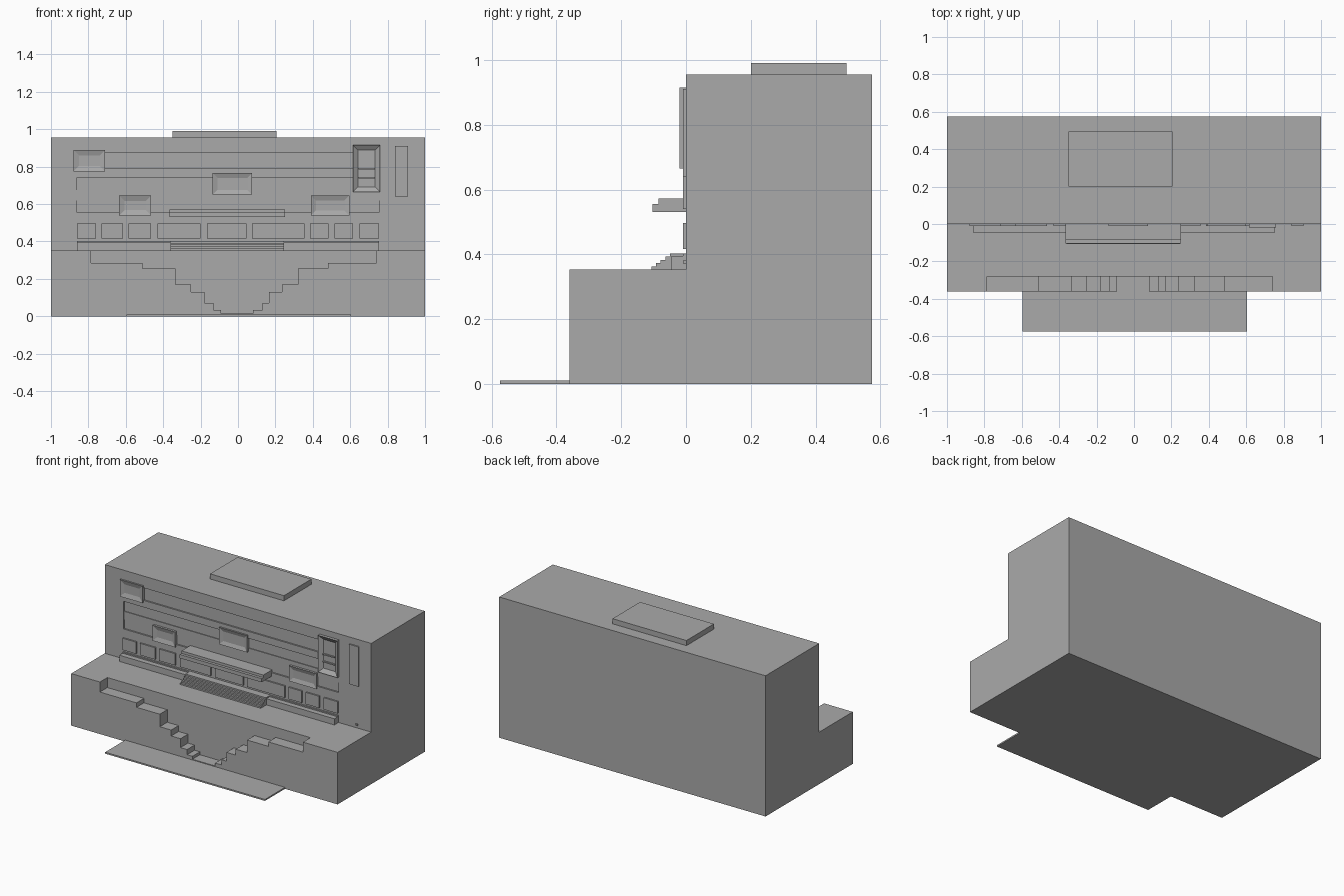
import bpy
import bmesh

cube = bpy.data.objects.get("Cube")
if cube:
    bpy.data.objects.remove(cube, do_unlink=True)

stone = bpy.data.materials.new("plain grey")
stone.use_nodes = True
GREY = (0.4, 0.4, 0.4, 1)
stone.diffuse_color = GREY
stone.node_tree.nodes["Principled BSDF"].inputs["Base Color"].default_value = GREY


def finish(name, bm):
    bmesh.ops.recalc_face_normals(bm, faces=bm.faces)
    mesh = bpy.data.meshes.new(name)
    bm.to_mesh(mesh)
    bm.free()
    mesh.materials.append(stone)
    obj = bpy.data.objects.new(name, mesh)
    bpy.context.collection.objects.link(obj)
    return obj


def prism(name, points, offset):
    """Closed outline of 3D points, extruded along offset."""
    bm = bmesh.new()
    face = bm.faces.new([bm.verts.new(p) for p in points])
    ext = bmesh.ops.extrude_face_region(bm, geom=[face])
    verts = [g for g in ext["geom"] if isinstance(g, bmesh.types.BMVert)]
    bmesh.ops.translate(bm, verts=verts, vec=offset)
    return finish(name, bm)


def box(name, x, y, z):
    outline = [(x[0], y[0], z[0]), (x[1], y[0], z[0]), (x[1], y[0], z[1]), (x[0], y[0], z[1])]
    return prism(name, outline, (0, y[1] - y[0], 0))


def cut(target, cutter):
    mod = target.modifiers.new("cut", "BOOLEAN")
    mod.operation = "DIFFERENCE"
    mod.solver = "EXACT"
    mod.object = cutter
    bpy.context.view_layer.objects.active = target
    bpy.ops.object.modifier_apply(modifier=mod.name)
    bpy.data.objects.remove(cutter, do_unlink=True)


def frame(name, x, z, out, rim):
    """Raised window surround with a sunken pane."""
    obj = box(name, x, (-out, 0.012), z)
    bm = bmesh.new()
    bm.from_mesh(obj.data)
    front = min(bm.faces, key=lambda f: f.calc_center_median().y)
    bmesh.ops.inset_region(bm, faces=[front], thickness=rim, use_even_offset=True)
    bmesh.ops.translate(bm, verts=front.verts[:], vec=(0, out - 0.001, 0))
    bm.to_mesh(obj.data)
    bm.free()


# Main body: tall block with a lower forecourt
BACK, FORE, TOP, DECK = 0.575, -0.36, 0.955, 0.353
side = [(FORE, 0), (BACK, 0), (BACK, TOP), (0, TOP), (0, DECK), (FORE, DECK)]
body = prism("building_body", [(-1, y, z) for y, z in side], (2, 0, 0))

# Stepped recess in the forecourt face
levels = [0.285, 0.255, 0.17, 0.13, 0.07, 0.035, 0.015]
left_x = [-0.785, -0.51, -0.335, -0.25, -0.18, -0.13, -0.09]
right_x = [0.74, 0.48, 0.32, 0.235, 0.165, 0.13, 0.08]


def stair(xs):
    pts, z = [], DECK + 0.1
    for x, level in zip(xs, levels):
        pts += [(x, -0.5, z), (x, -0.5, level)]
        z = level
    return pts


cut(body, prism("stair_cutter", stair(left_x) + stair(right_x)[::-1], (0, 0.22, 0)))

# Long sunken bands across the facade
WIDE = (-0.86, 0.755)
for x, z, depth in [((-0.8, 0.7), (0.79, 0.875), 0.01),
                    (WIDE, (0.674, 0.743), 0.01),
                    (WIDE, (0.619, 0.675), 0.005),
                    (WIDE, (0.556, 0.62), 0.01)]:
    cut(body, box("band_cutter", x, (-0.1, depth), z))

# Base plate and roof box
box("front_walk", (-0.595, 0.605), (-0.575, FORE), (0, 0.01))
box("roof_box", (-0.35, 0.205), (0.2, 0.495), (TOP, 0.99))

# Window surrounds
frame("upper_window", (-0.88, -0.71), (0.775, 0.89), 0.01, 0.029)
frame("middle_window", (-0.135, 0.075), (0.65, 0.765), 0.01, 0.025)
frame("lower_right_window", (-0.635, -0.465), (0.54, 0.645), 0.01, 0.028)
frame("lower_left_window", (0.39, 0.595), (0.54, 0.645), 0.01, 0.026)
frame("tall_window", (0.615, 0.76), (0.665, 0.915), 0.02, 0.027)
for z in (0.74, 0.79):
    box("tall_window_bar", (0.643, 0.732), (-0.01, 0.005), (z - 0.004, z + 0.004))

# Row of ground floor panels
edges = [(-0.86, -0.76), (-0.73, -0.615), (-0.585, -0.465), (-0.43, -0.2),
         (-0.165, 0.045), (0.075, 0.355), (0.385, 0.485), (0.515, 0.615), (0.65, 0.755)]
for x in edges:
    box("entrance_panel", x, (-0.01, 0.005), (0.417, 0.497))

# Ledge and entrance steps
box("ledge", WIDE, (-0.045, 0.005), (DECK, 0.395))
box("ledge_cap", WIDE, (-0.01, 0.005), (0.39, 0.403))
for i in range(5):
    z = DECK + 0.01 * i
    box("entrance_step", (-0.36, 0.245), (-0.106 + 0.014 * i, 0.005), (z, z + 0.01))

# Canopy in two layers
CANOPY = (-0.365, 0.25)
box("canopy_lower", CANOPY, (-0.104, 0.012), (0.53, 0.555))
box("canopy_upper", CANOPY, (-0.085, 0.012), (0.555, 0.572))

# Plain sign relief and small fitting
box("blank_sign", (0.84, 0.91), (-0.009, 0.005), (0.64, 0.91))
box("wall_fitting", (0.888, 0.9), (-0.008, 0.005), (0.37, 0.382))
